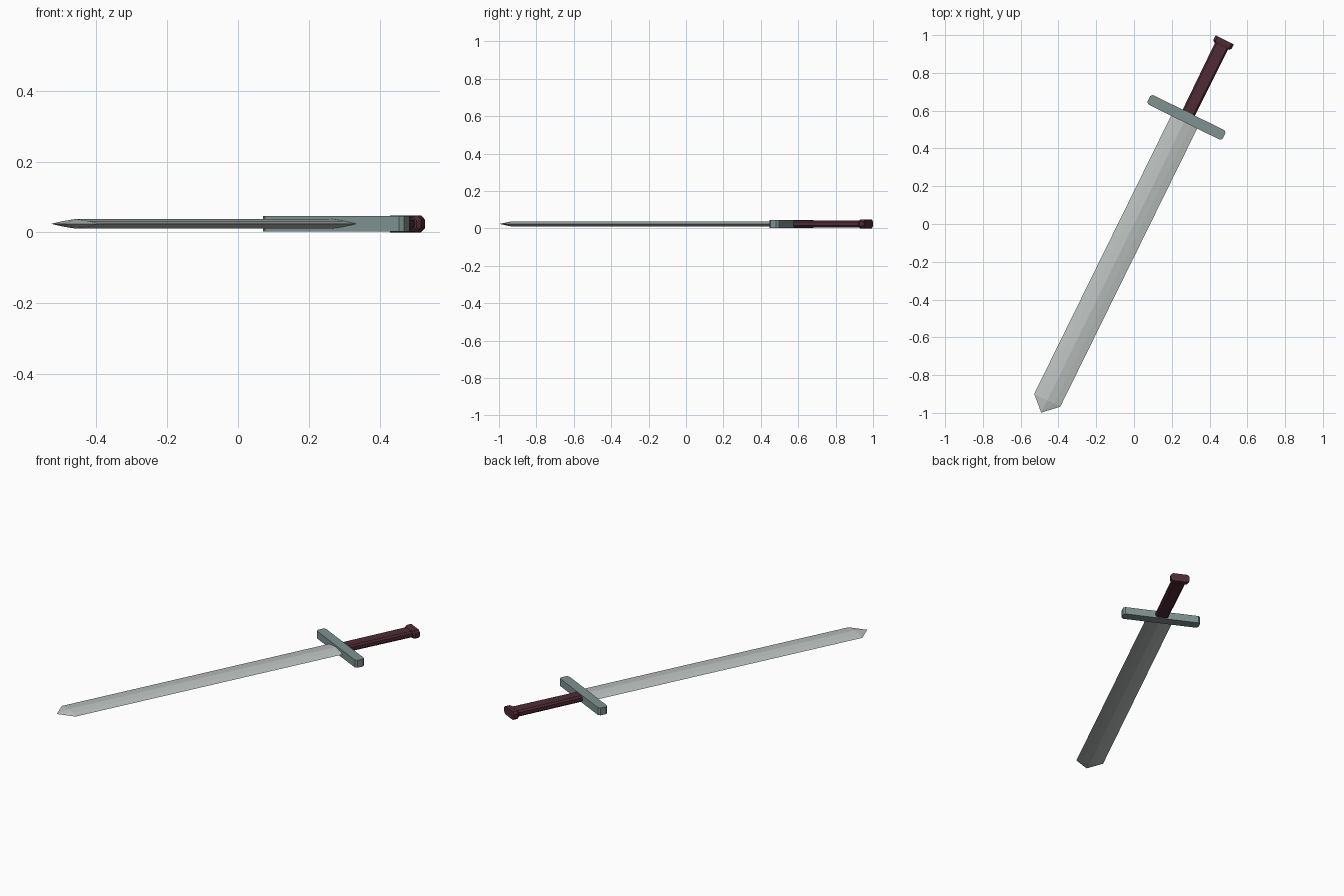
import bpy, bmesh, math

if "Cube" in bpy.data.objects:
    bpy.data.objects.remove(bpy.data.objects["Cube"])

ANGLE = math.radians(-26.2)   # the sword lies turned on the ground
MID_Z = 0.024


def material(name, rgb):
    m = bpy.data.materials.new(name)
    m.diffuse_color = (*rgb, 1)
    m.use_nodes = True
    m.node_tree.nodes["Principled BSDF"].inputs["Base Color"].default_value = m.diffuse_color
    return m


def octagon(w, h, c):
    """Rectangle of half sizes w, h with corners cut by c."""
    return [(w, -h + c), (w, h - c), (w - c, h), (-w + c, h),
            (-w, h - c), (-w, -h + c), (-w + c, -h), (w - c, -h)]


def loft(name, sections, mat, tip=None):
    """Skin (y, outline in x-z) sections; close the start with a tip point or a cap."""
    bm = bmesh.new()
    rings = [[bm.verts.new((x, y, z)) for x, z in outline] for y, outline in sections]
    for a, b in zip(rings, rings[1:]):
        for i in range(len(a)):
            j = (i + 1) % len(a)
            bm.faces.new((a[i], a[j], b[j], b[i]))
    if tip is not None:
        point = bm.verts.new((0, tip, 0))
        first = rings[0]
        for i in range(len(first)):
            bm.faces.new((point, first[(i + 1) % len(first)], first[i]))
    else:
        bm.faces.new(rings[0])
    bm.faces.new(rings[-1])
    bmesh.ops.recalc_face_normals(bm, faces=bm.faces[:])
    mesh = bpy.data.meshes.new(name)
    bm.to_mesh(mesh)
    bm.free()
    ob = bpy.data.objects.new(name, mesh)
    bpy.context.collection.objects.link(ob)
    ob.location.z = MID_Z
    ob.rotation_euler.z = ANGLE
    mesh.materials.append(mat)
    return ob


steel = material("steel", (0.50, 0.54, 0.52))
guard_metal = material("guard_metal", (0.21, 0.29, 0.28))
leather = material("leather", (0.08, 0.025, 0.035))

# Blade: slightly convex diamond section with a short point
lens = [(0.077, 0), (0.040, 0.0078), (0, 0.0135), (-0.040, 0.0078),
        (-0.077, 0), (-0.040, -0.0078), (0, -0.0135), (0.040, -0.0078)]
loft("blade", [(-1.04, lens), (0.63, lens)], steel, tip=-1.113)

# Crossguard: plan outline with cut corners, extruded upward
guard = loft("crossguard", [(-0.022, octagon(0.222, 0.028, 0.011)),
                            (0.022, octagon(0.222, 0.028, 0.011))], guard_metal)
guard.rotation_euler = (math.pi / 2, 0, ANGLE)
guard.location = (-0.629 * math.sin(ANGLE), 0.629 * math.cos(ANGLE), MID_Z)

# Grip
loft("grip", [(0.63, octagon(0.036, 0.018, 0.009)),
              (1.06, octagon(0.039, 0.018, 0.009))], leather)

# Pommel
loft("pommel", [(1.050, octagon(0.045, 0.020, 0.010)),
                (1.060, octagon(0.054, 0.024, 0.012)),
                (1.087, octagon(0.054, 0.024, 0.012))], leather)
